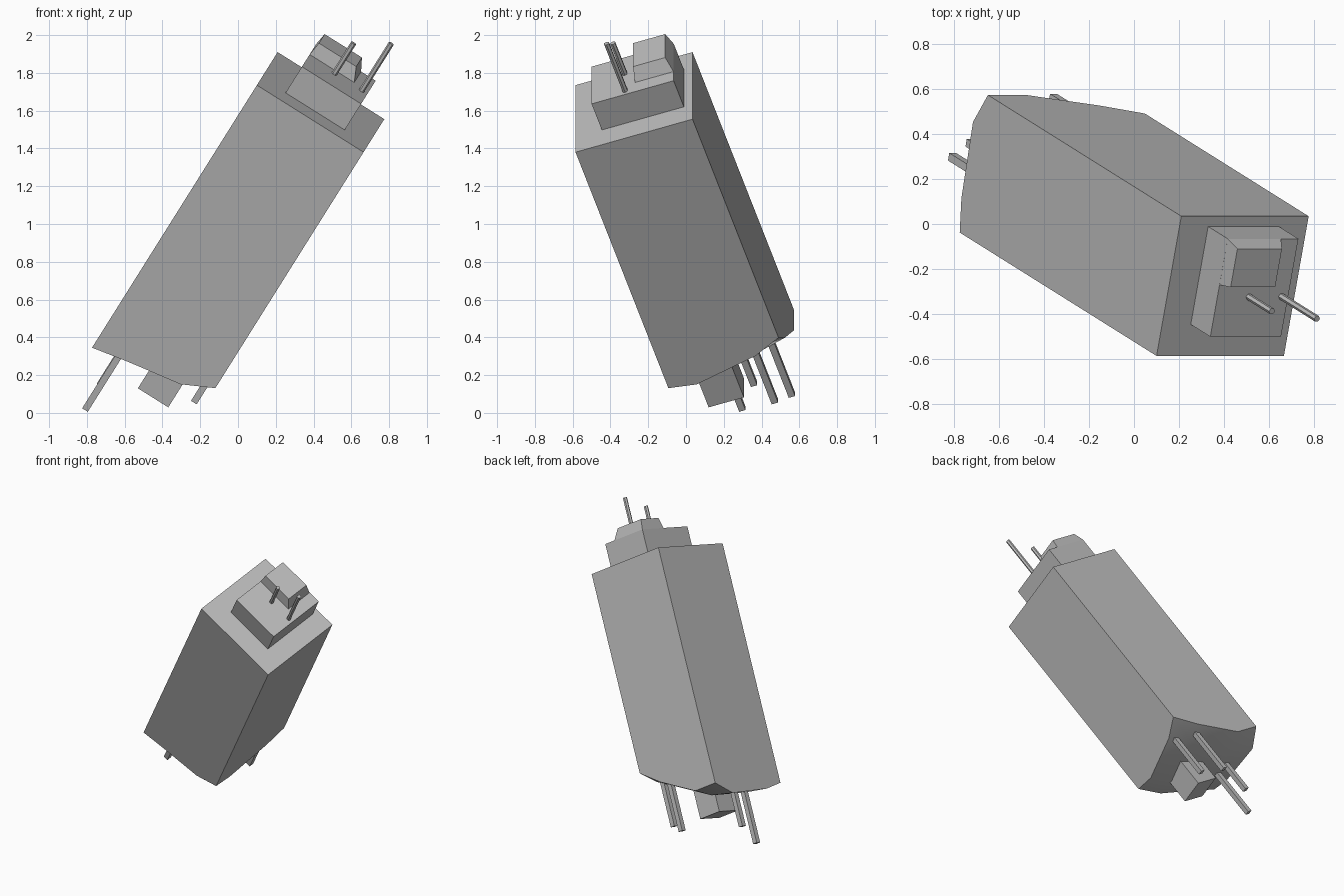
import bpy, bmesh, math
from mathutils import Vector, Matrix

if "Cube" in bpy.data.objects:
    bpy.data.objects.remove(bpy.data.objects["Cube"], do_unlink=True)

# One grey for the whole model
grey = bpy.data.materials.new("mid_grey")
grey.use_nodes = True
grey.diffuse_color = (0.5, 0.5, 0.5, 1)
grey.node_tree.nodes["Principled BSDF"].inputs["Base Color"].default_value = (0.5, 0.5, 0.5, 1)

# Tilted frame: u across, v deep, w along the body, origin at one top corner
U = Vector((0.847, 0, -0.532)).normalized()
W = Vector((0.505, -0.3165, 0.804))
W = (W - U * W.dot(U)).normalized()
V = W.cross(U)
FRAME = Matrix.Translation((0.10, -0.585, 1.735)) @ Matrix((U, V, W)).transposed().to_4x4()
WIDE, DEEP = 0.667, 0.653


def finish(name, bm):
    bmesh.ops.recalc_face_normals(bm, faces=bm.faces)
    bm.transform(FRAME)
    mesh = bpy.data.meshes.new(name)
    bm.to_mesh(mesh)
    bm.free()
    mesh.materials.append(grey)
    ob = bpy.data.objects.new(name, mesh)
    bpy.context.collection.objects.link(ob)
    return ob


def block(name, low, high, w0, w1):
    """Block or frustum; low and high are (u0, u1, v0, v1)."""
    bm = bmesh.new()
    rings = []
    for (a, b, c, d), w in ((low, w0), (high, w1)):
        rings.append([bm.verts.new(p) for p in ((a, c, w), (b, c, w), (b, d, w), (a, d, w))])
    for ring in rings:
        bm.faces.new(ring)
    for i in range(4):
        j = (i + 1) % 4
        bm.faces.new((rings[0][i], rings[0][j], rings[1][j], rings[1][i]))
    return finish(name, bm)


def pin(name, u, v, w0, w1, radius, sides):
    bm = bmesh.new()
    place = Matrix.Translation((u, v, (w0 + w1) / 2)) @ Matrix.Rotation(math.pi / sides, 4, 'Z')
    bmesh.ops.create_cone(bm, cap_ends=True, segments=sides, radius1=radius,
                          radius2=radius, depth=w1 - w0, matrix=place)
    return finish(name, bm)


# Body: square column with an uneven, rounded lower end
us, vs = (0, 0.2, 0.5, WIDE), (0, 0.15, 0.5, DEEP)
depth = ((1.73, 1.765, 1.78, 1.70),
         (1.69, 1.735, 1.74, 1.70),
         (1.64, 1.66, 1.59, 1.55),
         (1.555, 1.58, 1.51, 1.44))
bm = bmesh.new()
g = [[bm.verts.new((u, v, -d)) for v, d in zip(vs, row)] for u, row in zip(us, depth)]
for i in range(3):
    for j in range(3):
        bm.faces.new((g[i][j], g[i + 1][j], g[i + 1][j + 1], g[i][j + 1]))
top = [bm.verts.new(p) for p in ((0, 0, 0), (WIDE, 0, 0), (WIDE, DEEP, 0), (0, DEEP, 0))]
bm.faces.new(top)
edges = (g[0:4] and [r[0] for r in g], g[3], [r[3] for r in reversed(g)], g[0][::-1])
for k, edge in enumerate(edges):
    bm.faces.new(list(edge) + [top[(k + 1) % 4], top[k]])
body = finish("body", bm)
bpy.context.view_layer.objects.active = body
body.select_set(True)
bpy.ops.object.shade_smooth_by_angle(angle=math.radians(30))
body.select_set(False)

# Stepped cap on the upper end
step = (0.15, 0.52, 0.147, 0.605)
block("cap_step", step, step, -0.01, 0.172)
block("cap_block", (0.15, 0.43, 0.389, 0.605), (0.16, 0.393, 0.404, 0.583), 0.17, 0.248)

# Thin upper pins
pin("upper_pin_short", 0.315, 0.333, 0.15, 0.375, 0.015, 6)
pin("upper_pin_long", 0.485, 0.335, 0.15, 0.485, 0.015, 6)

# Lower box and square pins
foot = (0.32, 0.51, 0.133, 0.33)
block("lower_box", foot, foot, -1.83, -1.5)
for i, (u, v, w) in enumerate(((0.144, 0.226, -2.115), (0.483, 0.57, -1.913),
                               (0.611, 0.497, -1.847), (0.14, 0.333, -1.99))):
    pin("lower_pin_%d" % (i + 1), u, v, w, -1.4, 0.025, 4)
